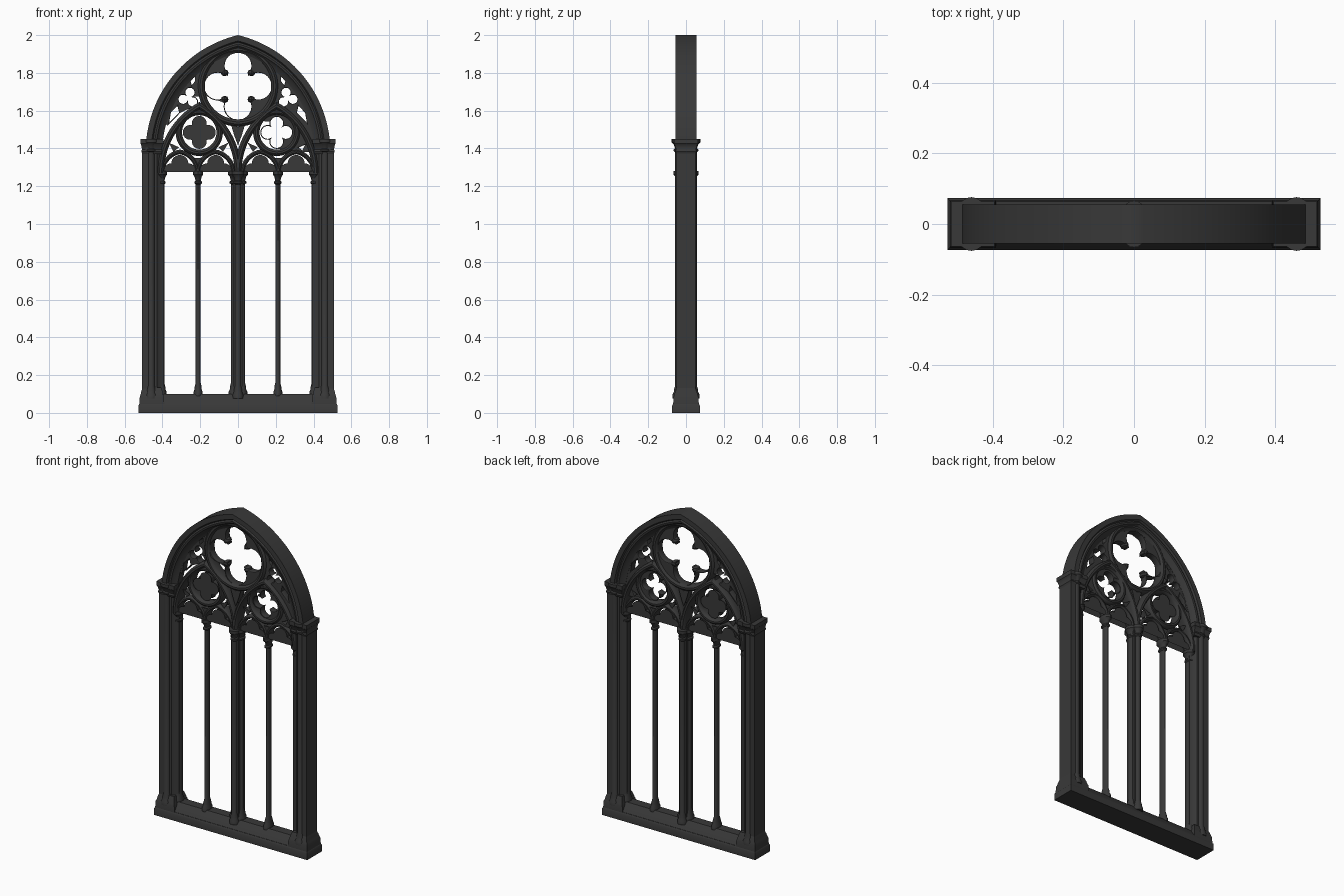
import bpy, bmesh, math

if "Cube" in bpy.data.objects:
    bpy.data.objects.remove(bpy.data.objects["Cube"])

iron = bpy.data.materials.new("dark_stone")
iron.diffuse_color = (0.04, 0.04, 0.04, 1)
iron.use_nodes = True
iron.node_tree.nodes["Principled BSDF"].inputs["Base Color"].default_value = iron.diffuse_color


def finish(name, bm):
    bmesh.ops.recalc_face_normals(bm, faces=bm.faces[:])
    me = bpy.data.meshes.new(name)
    bm.to_mesh(me)
    bm.free()
    me.materials.append(iron)
    ob = bpy.data.objects.new(name, me)
    bpy.context.collection.objects.link(ob)
    return ob


def skin(name, rings, closed=False):
    """Bridge equal-length closed rings of points, capping the ends."""
    bm = bmesh.new()
    vs = [[bm.verts.new(p) for p in r] for r in rings]
    n = len(vs[0])
    for i in range(len(vs) if closed else len(vs) - 1):
        a, b = vs[i], vs[(i + 1) % len(vs)]
        for j in range(n):
            bm.faces.new((a[j], a[(j + 1) % n], b[(j + 1) % n], b[j]))
    if not closed:
        bm.faces.new(vs[0])
        bm.faces.new(vs[-1])
    return finish(name, bm)


def sweep(name, path, profile, closed=False):
    """Sweep an (inward, y) profile along an xz path with mitred corners."""
    rings, n = [], len(path)
    for i, (x, z) in enumerate(path):
        a = path[i - 1] if closed or i else None
        b = path[(i + 1) % n] if closed or i < n - 1 else None
        dirs = []
        for p, q in ((a, (x, z)), ((x, z), b)):
            if p and q:
                l = math.hypot(q[0] - p[0], q[1] - p[1])
                dirs.append(((q[1] - p[1]) / l, (p[0] - q[0]) / l))
        mx = sum(d[0] for d in dirs) / len(dirs)
        mz = sum(d[1] for d in dirs) / len(dirs)
        k = 1 / (mx * mx + mz * mz)
        rings.append([(x + o * mx * k, y, z + o * mz * k) for o, y in profile])
    return skin(name, rings, closed)


def lathe(name, x, y, profile, sy=1, seg=16):
    return skin(name, [[(x + r * math.cos(t * math.tau / seg),
                         y + sy * r * math.sin(t * math.tau / seg), z)
                        for t in range(seg)] for r, z in profile])


def block(name, x, sections):
    """Stacked rectangular sections: (z, half width, half depth)."""
    return skin(name, [[(x - w, -d, z), (x + w, -d, z), (x + w, d, z), (x - w, d, z)]
                       for z, w, d in sections])


def arch(cx, half, z0, h, inset=0, steps=20):
    c = (h * h - half * half) / (2 * half)
    r = half + c - inset
    end = math.acos(c / r)
    left = [(c - r * math.cos(end * i / steps), z0 + r * math.sin(end * i / steps))
            for i in range(steps + 1)]
    return [(cx + x, z) for x, z in left] + [(cx - x, z) for x, z in left[-2::-1]]


def foil(cx, cz, lobes, start=0, end=360, steps=96):
    """Outline of a union of circles (angle, distance, radius) seen from a centre."""
    pts = []
    for i in range(steps + 1):
        a = math.radians(start + (end - start) * i / steps)
        t = max(d * math.cos(a - math.radians(g)) +
                math.sqrt(max(0, r * r - (d * math.sin(a - math.radians(g))) ** 2))
                for g, d, r in lobes)
        pts.append((cx + t * math.cos(a), cz + t * math.sin(a)))
    return pts if end - start < 360 else pts[:-1]


def circle(cx, cz, r, n=48):
    return [(cx + r * math.sin(math.tau * i / n), cz + r * math.cos(math.tau * i / n))
            for i in range(n)]


def bar(w, d):
    q = [(w, .45 * d), (.75 * w, .8 * d), (.3 * w, d)]
    half = q + [(-o, y) for o, y in q[::-1]]
    return half + [(o, -y) for o, y in half[::-1]]


# Pierced tracery panel: outline with lancet heads below, foils as holes
quad = (0, 90, 180, 270)
lancets = (-.308, -.118, .118, .308)
outline = [(-.43, 1.27)] + arch(0, .489, 1.38, .62, .03) + [(.43, 1.27)]
for cx in lancets[::-1]:
    outline += foil(cx, 1.27, [(10, .045, .038), (90, .05, .04), (170, .045, .038)], 0, 180, 48)
holes = [foil(0, 1.73, [(g, .107, .071) for g in quad]),
         [(0, 1.43), (.015, 1.47), (.03, 1.52), (0, 1.508), (-.03, 1.52), (-.015, 1.47)]]
for s in (-1, 1):
    holes += [foil(s * .205, 1.485, [(g, .048, .034) for g in quad]),
              foil(s * .262, 1.668, [(90 + s * 15 + g, .03, .024) for g in (0, 120, 240)]),
              [(s * .365, 1.535), (s * .355, 1.59), (s * .32, 1.625), (s * .312, 1.59)],
              [(s * .245, 1.735), (s * .252, 1.76), (s * .228, 1.785), (s * .228, 1.755)],
              [(s * .213, 1.315), (s * .23, 1.345), (s * .196, 1.345)],
              [(s * .34, 1.39), (s * .355, 1.42), (s * .322, 1.405)],
              [(s * .08, 1.39), (s * .062, 1.42), (s * .095, 1.405)]]
cu = bpy.data.curves.new("tracery_panel", 'CURVE')
cu.dimensions, cu.fill_mode = '2D', 'BOTH'
cu.extrude, cu.bevel_depth, cu.bevel_resolution, cu.offset = .018, .005, 1, -.005
for pts in [outline] + holes:
    sp = cu.splines.new('POLY')
    sp.points.add(len(pts) - 1)
    for p, (x, z) in zip(sp.points, pts):
        p.co = (x, z, 0, 1)
    sp.use_cyclic_u = True
cu.materials.append(iron)
panel = bpy.data.objects.new("tracery_panel", cu)
panel.rotation_euler.x = math.pi / 2
bpy.context.collection.objects.link(panel)
bpy.context.view_layer.objects.active = panel
panel.select_set(True)
bpy.ops.object.convert(target='MESH')

# Moulded main arch
edge = [(0, .055), (.03, .055), (.037, .044), (.046, .05), (.056, .048), (.064, .036), (.088, .024)]
sweep("main_arch", arch(0, .489, 1.38, .62, 0, 32), edge + [(o, -y) for o, y in edge[::-1]])

# Tracery bars: rings, sub-arches and lancet arches
sweep("large_ring", circle(0, 1.73, .195), bar(.019, .036), True)
for i in range(4):
    a = math.pi / 4 + i * math.pi / 2
    lathe("cusp_knob", .1 * math.cos(a), 0, [(.004, 0), (.016, .006), (.02, .018), (.016, .03), (.004, .036)],
          1.5, 12).location.z = 1.712 + .1 * math.sin(a)
for s in (-1, 1):
    sweep("small_ring", circle(s * .205, 1.485, .108), bar(.017, .034), True)
    sweep("sub_arch", arch(s * .205, .205, 1.27, .355), bar(.018, .042))
for cx in lancets:
    sweep("lancet_arch", arch(cx, .094, 1.27, .112, 0, 12), bar(.012, .03))

# Plinth and sloped sill
block("plinth", 0, [(0, .527, .073), (.04, .527, .073), (.05, .52, .066)])
block("sill", 0, [(.045, .5, .066), (.06, .5, .058), (.085, .5, .04), (.1, .5, .028)])


def shaft(r, z0, z1):
    return [(r * 1.8, z0), (r * 1.8, z0 + .02), (r * 1.4, z0 + .035), (r * 1.4, z0 + .045),
            (r, z0 + .07), (r, z1 - .07), (r * 1.45, z1 - .064), (r * 1.45, z1 - .056),
            (r * 1.05, z1 - .05), (r * 1.4, z1 - .03), (r * 2, z1 - .018), (r * 2, z1)]


# Side jambs with shafts, bases and capitals
for s in (-1, 1):
    prof = [(.507, .05), (.475, .05), (.468, .04), (.43, .04), (.42, .03), (.392, .02)]
    prof += [(x, -y) for x, y in prof[::-1]]
    skin("jamb", [[(s * x, y, z) for x, y in prof] for z in (.05, 1.42)])
    block("jamb_base", s * .456, [(.045, .066, .068), (.085, .064, .066), (.095, .06, .062),
                                  (.11, .057, .058), (.135, .05, .048)])
    block("jamb_capital", s * .456, [(1.37, .05, .05), (1.385, .056, .056), (1.395, .052, .052),
                                     (1.42, .057, .06), (1.425, .061, .064), (1.45, .061, .064)])
    lathe("jamb_inner_shaft", s * .405, 0, shaft(.015, .09, 1.28), 1.3)
    for f in (-1, 1):
        lathe("jamb_shaft", s * .46, f * .038, shaft(.019, .075, 1.45))

# Slim mullions and the clustered central mullion
for s in (-1, 1):
    lathe("slim_mullion", s * .211, 0, shaft(.0135, .09, 1.28), 1.6)
    lathe("central_side_shaft", s * .021, 0, shaft(.016, .09, 1.28), 1.2)
    lathe("central_face_shaft", 0, s * .034, shaft(.016, .075, 1.28))
block("central_core", 0, [(.06, .026, .032), (1.28, .026, .032)])

bpy.ops.object.select_all(action='SELECT')
bpy.ops.object.shade_smooth_by_angle(angle=math.radians(35))
